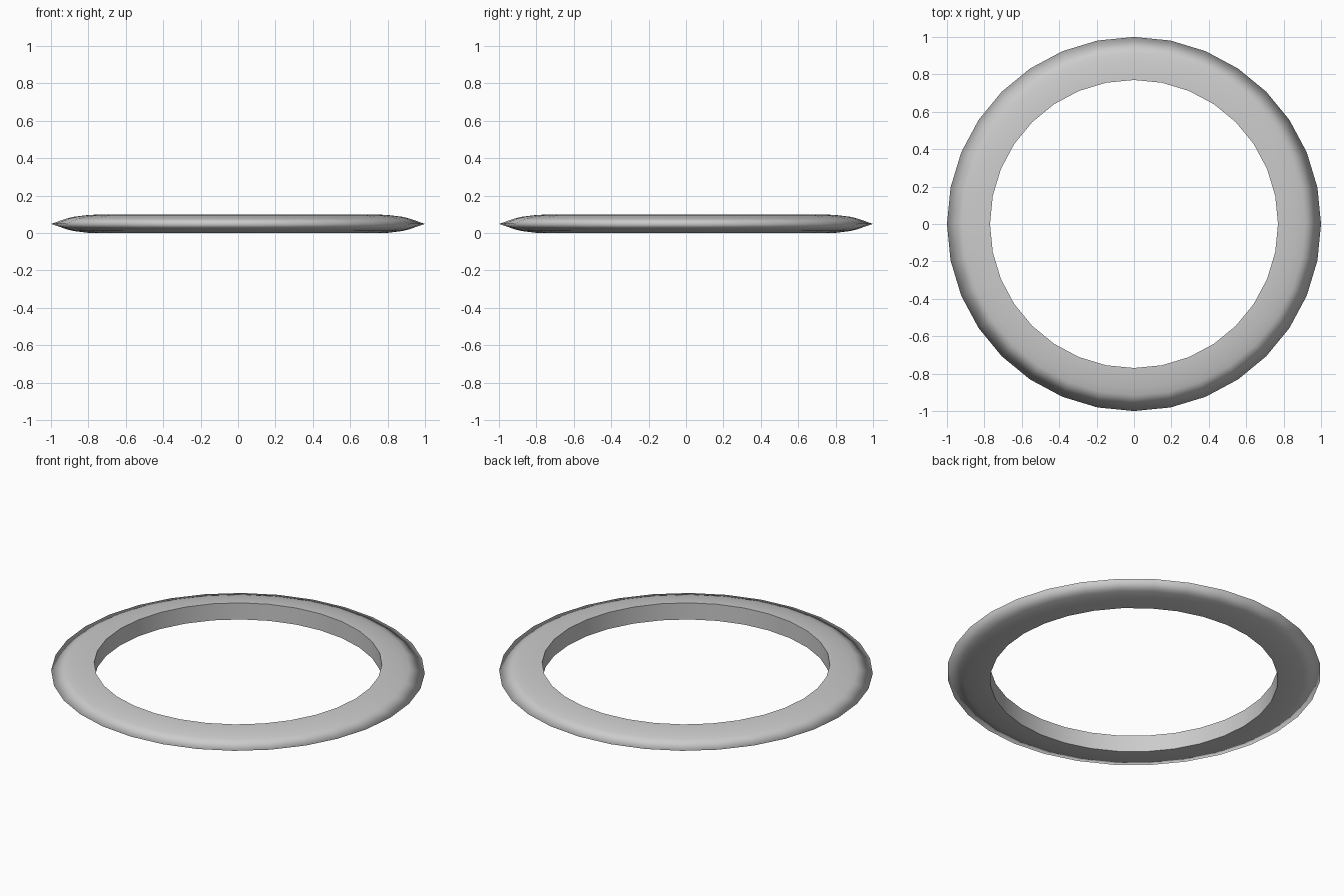
import bpy, bmesh, math

if "Cube" in bpy.data.objects:
    bpy.data.objects.remove(bpy.data.objects["Cube"])

# Half-profile of the ring: (radius, z), inner wall top -> outer rim -> inner wall bottom
upper = [(0.77, 0.098), (0.80, 0.097), (0.88, 0.087), (0.915, 0.078)]
H = 0.098
profile = upper + [(1.0, H / 2)] + [(r, H - z) for r, z in reversed(upper)]
SIDES = 32

bm = bmesh.new()
rings = []
for i in range(SIDES):
    a = 2 * math.pi * i / SIDES
    rings.append([bm.verts.new((r * math.cos(a), r * math.sin(a), z)) for r, z in profile])

# Skin the profile around the axis, closing the straight inner wall
n = len(profile)
for i in range(SIDES):
    a, b = rings[i], rings[(i + 1) % SIDES]
    for j in range(n):
        k = (j + 1) % n
        bm.faces.new((a[j], a[k], b[k], b[j])).smooth = True
bmesh.ops.recalc_face_normals(bm, faces=bm.faces)

# Crisp edges around the inner wall, soft shading over the outer rim
for i in range(SIDES):
    for j in (0, n - 1):
        bm.edges.get((rings[i][j], rings[(i + 1) % SIDES][j])).smooth = False

mesh = bpy.data.meshes.new("flying_ring")
bm.to_mesh(mesh)
bm.free()
ring = bpy.data.objects.new("flying_ring", mesh)
bpy.context.collection.objects.link(ring)
